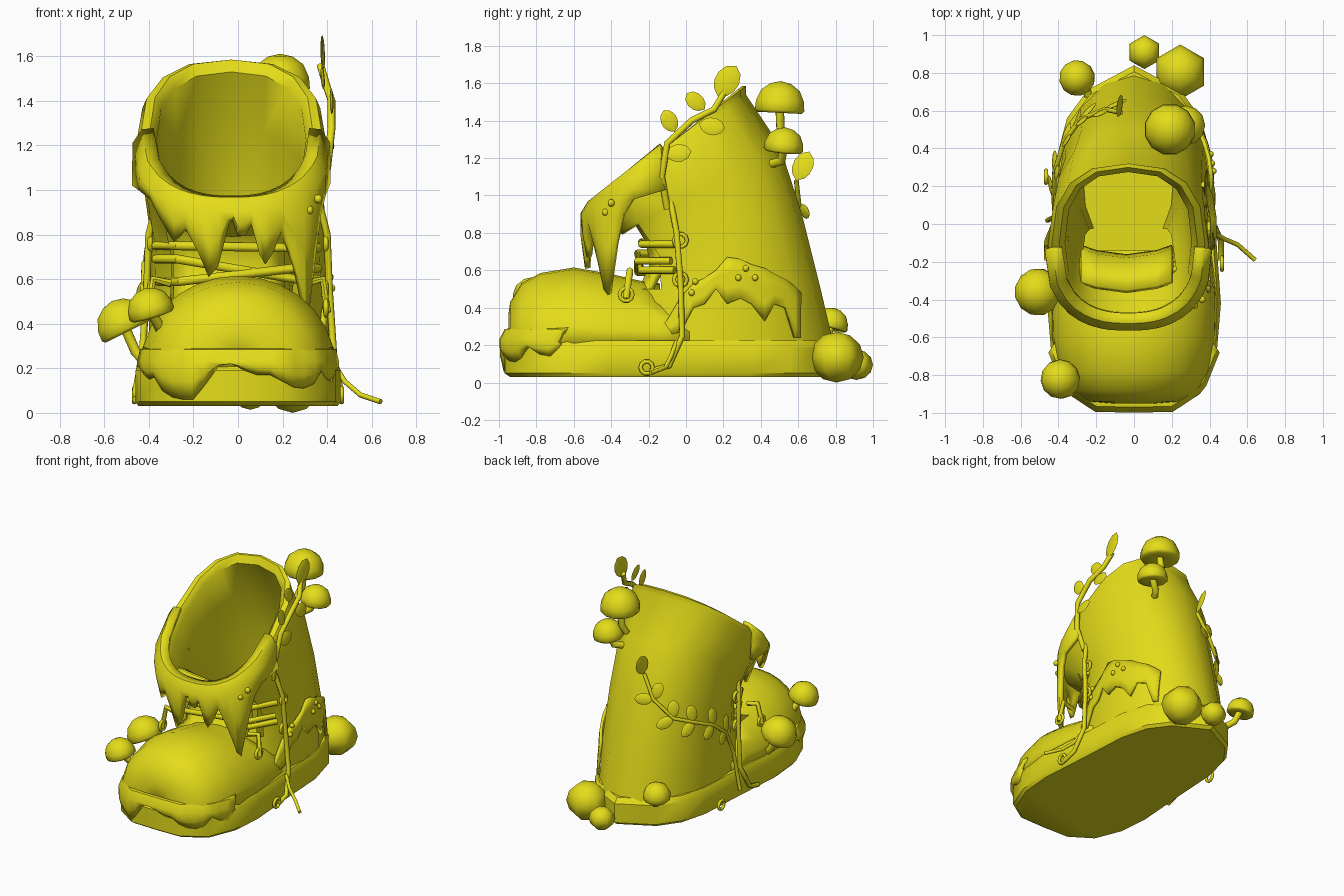
import bpy, bmesh, math
from mathutils import Vector, Matrix

cube = bpy.data.objects.get("Cube")
if cube:
    bpy.data.objects.remove(cube)

yellow = bpy.data.materials.new("mossy yellow")
yellow.use_nodes = True
COLOUR = (0.78, 0.72, 0.01, 1)
yellow.diffuse_color = COLOUR
yellow.node_tree.nodes["Principled BSDF"].inputs["Base Color"].default_value = COLOUR


def select(obj):
    bpy.ops.object.select_all(action='DESELECT')
    obj.select_set(True)
    bpy.context.view_layer.objects.active = obj


def loft(name, rings, closed=True, caps=False, thick=0.0, offset=-1, skip=None, angle=50):
    """Skin a list of equally long point rings."""
    bm = bmesh.new()
    rows = [[bm.verts.new(p) for p in ring] for ring in rings]
    n = len(rows[0])
    for r in range(len(rows) - 1):
        for i in range(n if closed else n - 1):
            if not (skip and skip(r, i)):
                j = (i + 1) % n
                bm.faces.new((rows[r][i], rows[r][j], rows[r + 1][j], rows[r + 1][i]))
    if caps:
        bm.faces.new(rows[0][::-1])
        bm.faces.new(rows[-1])
    bmesh.ops.remove_doubles(bm, verts=bm.verts, dist=0.0005)
    bmesh.ops.recalc_face_normals(bm, faces=bm.faces)
    mesh = bpy.data.meshes.new(name)
    bm.to_mesh(mesh)
    bm.free()
    mesh.materials.append(yellow)
    obj = bpy.data.objects.new(name, mesh)
    bpy.context.collection.objects.link(obj)
    if thick:
        mod = obj.modifiers.new("thickness", 'SOLIDIFY')
        mod.thickness, mod.offset = thick, offset
    select(obj)
    bpy.ops.object.shade_smooth_by_angle(angle=math.radians(angle))


def tube(name, points, radius, cyclic=False):
    curve = bpy.data.curves.new(name, 'CURVE')
    curve.dimensions = '3D'
    curve.bevel_depth, curve.bevel_resolution = radius, 2
    curve.use_fill_caps = True
    spline = curve.splines.new('POLY')
    spline.points.add(len(points) - 1)
    for p, co in zip(spline.points, points):
        p.co = (*co, 1)
    spline.use_cyclic_u = cyclic
    curve.materials.append(yellow)
    obj = bpy.data.objects.new(name, curve)
    bpy.context.collection.objects.link(obj)
    select(obj)
    bpy.ops.object.convert(target='MESH')
    bpy.ops.object.shade_smooth_by_angle(angle=math.radians(50))


def spun(name, loc, axis, profile, sides=12):
    """Turn a (radius, height) profile around an axis."""
    m = Matrix.Translation(loc) @ Vector(axis).to_track_quat('Z', 'Y').to_matrix().to_4x4()
    turn = [2 * math.pi * (i + .5) / sides for i in range(sides)]
    loft(name, [[m @ Vector((r * math.cos(a), r * math.sin(a), h)) for a in turn]
                for r, h in profile], angle=66)


def ball(name, loc, r, sides=8, flat=1.0):
    arc = [math.pi * i / 6 for i in range(7)]
    spun(name, loc, (0, 0, 1), [(r * math.sin(a), -r * flat * math.cos(a)) for a in arc], sides)


def ring(name, loc, r):
    turn = [k * math.pi / 5 for k in range(10)]
    tube(name, [Vector(loc) + Vector((0, r * math.cos(a), r * math.sin(a))) for a in turn], 0.011, True)


def lerp_table(table, t):
    for a, b in zip(table, table[1:]):
        if t <= b[0]:
            k = max(0, (t - a[0]) / (b[0] - a[0]))
            return [p + (q - p) * k for p, q in zip(a, b)][1:]
    return list(table[-1][1:])


# Sole
half = [(0, -.97), (.2, -.965), (.36, -.86), (.44, -.66), (.46, -.42), (.43, 0),
        (.41, .35), (.355, .56), (.245, .71), (0, .84)]
outline = half + [(-x, y) for x, y in half[-2:0:-1]]
loft("sole", [[(x * k, y * k, z) for x, y in outline]
              for k, z in ((.97, .03), (1, .05), (1, .19), (.96, .225))], caps=True, angle=35)

# Shaft and lining: front y, back y, front z, back z, half width, centre x, back roundness
outer = [(-.4, .79, .2, .2, .4, 0, 1), (-.25, .72, .5, .5, .4, 0, 1), (-.25, .62, .65, .9, .39, 0, .97),
         (-.36, .5, .79, 1.27, .405, -.02, .9), (-.54, .32, .9, 1.54, .425, -.03, .8)]
lip = [(-.53, .32, .935, 1.585, .405, -.03, .8), (-.495, .3, .95, 1.585, .365, -.03, .8),
       (-.465, .275, .915, 1.53, .335, -.03, .8)]
lining = [(-.34, .43, .79, 1.27, .335, -.03, .9), (-.14, .56, .65, .9, .3, -.03, 1),
          (-.12, .64, .5, .5, .27, -.03, 1), (-.12, .68, .21, .21, .24, -.03, 1)]
SIDES, POWER = 16, .8


def section(yf, yb, zf, zb, w, cx, back):
    pts = []
    for i in range(SIDES):
        a = 2 * math.pi * i / SIDES
        s, c = math.sin(a), math.cos(a)
        power = POWER if c > 0 else back
        k = (1 - math.copysign(abs(c) ** power, c)) / 2
        pts.append((cx + w * math.copysign(abs(s) ** power, s), yf + (yb - yf) * k, zf + (zb - zf) * k))
    return pts


def front_gap(r, i):
    near = min(i, SIDES - 1 - i)
    return (near < 1 and r == 0) or (near < 2 and r in (1, 2, 8, 9, 10))


loft("shaft", [section(*l) for l in outer + lip + lining], skip=front_gap)


def side_x(y, z):
    """Half width of the shaft at a given place on its side."""
    yf, yb, w = lerp_table([(.2, -.4, .79, .4), (.5, -.25, .72, .4), (.77, -.25, .655, .39),
                            (1.1, -.36, .56, .4), (1.4, -.5, .41, .4)], z)
    u = max(-1, min(1, (2 * y - yf - yb) / (yb - yf)))
    power = POWER if u < 0 else 1
    return w * (1 - abs(u) ** (2 / power)) ** (power / 2)


# Toe, open on top at the rear, and tongue
toe = [(-.95, .01, .2), (-.95, .13, .36), (-.94, .25, .43), (-.88, .345, .53), (-.78, .4, .585), (-.6, .435, .615),
       (-.4, .44, .58), (-.25, .425, .545), (-.14, .41, .53), (.02, .395, .49)]
arc = [math.pi * i / 14 for i in range(15)]
loft("toe", [[(-w * math.cos(a), y, .2 + (z - .2) * math.sin(a) ** .95) for a in arc] for y, w, z in toe],
     closed=False, thick=.03, skip=lambda r, i: r == len(toe) - 2 and 2 < i < 11)
loft("tongue", [[(x - .04, y - .05 * (1 - (x / .24) ** 2), z) for x in (-.24, -.16, 0, .16, .24)]
                for y, z in ((-.3, .92), (-.2, .87), (-.13, .76), (-.11, .62), (-.18, .48), (-.42, .42))],
     closed=False, thick=.035)

# Dripping collar: position along the front x, lowest height
drips = [(-.46, 1.02), (-.43, 1.0), (-.38, .96), (-.33, .86), (-.28, .77), (-.23, .83), (-.17, .72),
         (-.13, .61), (-.09, .66), (-.05, .85), (-.02, .87), (0, .8), (.03, .8), (.06, .85), (.1, .71),
         (.12, .67), (.15, .72), (.19, .82), (.25, .66), (.29, .5), (.31, .47), (.34, .74),
         (.36, .9), (.38, .98), (.4, 1.03)]
cols = []
for x, low in drips:
    u = max(-1, min(1, (x + .03) / .43))
    bow = (1 - abs(u) ** 2.5) ** .42
    y = -.13 - .42 * bow
    top = .9 + (y + .55) * .73
    inward = Vector((-.08 * u, .08 * bow, 0))
    p = Vector((x, y, top))
    cols.append([p + inward + Vector((0, 0, .06)), p + inward * .4 + Vector((0, 0, .055)), p,
                 (x, y, top + (low - top) * .5), (x, y + .02, low)])
loft("collar_drips", list(zip(*cols)), closed=False, thick=.03, offset=0)

# Wavy toe band
wave = [.21, .17, .15, .16, .1, .07, .06, .06, .13, .21, .22, .19, .17, .17,
        .14, .115, .11, .13, .19, .15, .14, .2]
path = [(-x, y) for x, y in half[3:0:-1]] + half[:4]
band = []
for k, low in enumerate(wave):
    t = k / (len(wave) - 1) * (len(path) - 1)
    i = min(int(t), len(path) - 2)
    p = Vector(path[i]).lerp(Vector(path[i + 1]), t - i)
    band.append([(p.x * s, p.y * s, z) for s, z in ((.92, .3), (1, .285), (1.03, .23), (1.03, (.22 + low) / 2), (1.01, low))])
loft("toe_band", list(zip(*band)), closed=False, thick=.03)

# Side patch with dripping lower edge: y, low z, high z
patch = [(-.17, .22, .25), (-.1, .25, .33), (-.03, .27, .45), (.04, .4, .53), (.1, .42, .56), (.16, .5, .6), (.22, .42, .67),
         (.29, .45, .66), (.35, .42, .63), (.42, .33, .61), (.47, .42, .58), (.53, .4, .55), (.58, .24, .51), (.61, .24, .48)]
loft("side_patch", [[(side_x(y, lo + (hi - lo) * k) + .015, y, lo + (hi - lo) * k)
                     for k in (0, .33, .66, 1)] for y, lo, hi in patch], closed=False, thick=.02, offset=0)
for y, z in ((.28, .56), (.32, .61), (.37, .56), (.03, .48), (.05, .54)):
    ball("patch_drop", (side_x(y, z) + .025, y, z), .018)
for x, y, z in ((.32, -.43, .91), (.36, -.4, .96)):
    ball("collar_drop", (x, y, z), .02)

# Laces, eyelets and loose lace ends
for a, b in (((-.37, -.06, .75), (.36, -.06, .74)), ((-.37, -.08, .69), (.36, -.06, .6)),
             ((-.36, -.08, .59), (.36, -.08, .65))):
    mid = [Vector(a) + Vector((.1, -.18, 0)), Vector(b) + Vector((-.1, -.18, 0))]
    tube("lace", [a, *mid, b], .02)
for side in (-1, 1):
    for y, z in ((-.03, .76), (-.03, .55), (-.32, .47)):
        ring("eyelet", (side * .395, y, z), .035)
    tube("lace_loop", [(side * .4, -.32, .45), (side * .38, -.3, .6), (side * .3, -.3, .58)], .018)
    tube("side_lace", [(side * .36, -.08, .96), (side * .4, -.05, .8), (side * .41, -.03, .55),
                       (side * .43, -.02, .25), (side * .46, -.09, .09), (side * .46, -.19, .06)], .016)
    ring("lace_ring", (side * .465, .02 - side * .23, .08), .033)
tube("loose_end", [(.43, -.05, .22), (.48, -.08, .14), (.55, -.11, .08), (.64, -.19, .05)], .012)


# Vines with leaves
def leaf(name, base, direction, normal, length, width):
    d = Vector(direction).normalized()
    n = Vector(normal)
    n = (n - d * n.dot(d)).normalized()
    s = d.cross(n)
    prof = [(0, 0), (.15, .65), (.35, .95), (.6, 1), (.85, .7), (1, 0)]
    loft(name, [[Vector(base) + d * length * t + s * width * .5 * w * math.cos(a) + n * .008 * w * math.sin(a)
                 for a in (k * math.pi / 4 for k in range(8))] for t, w in prof])


tube("left_vine", [(.36, -.1, .93), (.4, -.13, 1.1), (.42, -.1, 1.28), (.42, .03, 1.4), (.4, .15, 1.46), (.37, .21, 1.56)], .018)
for y, z, dy, dz, size in ((-.11, 1.22, 1, .1, .14), (-.06, 1.34, -.5, 1, .13), (.1, 1.46, -.8, .7, .13),
                           (.07, 1.38, 1, -.15, .14), (.17, 1.53, .6, 1, .19)):
    leaf("left_leaf", (.42 - .04 * (z > 1.4), y, z), (0, dy, dz), (1, 0, .2), size, size * .68)
stem = [(.03, .1), (.05, .38), (.14, .56), (.27, .67), (.42, .74), (.53, .79), (.58, .92), (.56, 1.08)]
vine = []
for y, z in stem:
    x = side_x(y, z) if z > .25 else .43
    out = Vector((-x, y - .2, 0)).normalized()
    vine.append(Vector((-x, y, z)) + out * .03)
tube("right_vine", vine, .013)
for before, p, after in zip(vine[1:], vine[2:], vine[3:]):
    normal = Vector((p.x, p.y - .2, .1)).normalized()
    along = (after - before).normalized()
    for side in (-1, 1):
        leaf("right_leaf", p, along * .6 + along.cross(normal) * side, normal, .13, .08)
leaf("top_leaf", vine[-1], (-.1, .45, 1), (-1, .3, 0), .17, .11)

# Mushrooms: base centre, axis, radius, stem root
dome = [(0, .05), (.3, 0), (.9, -.06), (1, .05), (.97, .4), (.78, .82), (.42, 1.08), (0, 1.18)]
for base, axis, r, root in (((.19, .5, 1.45), (0, .05, 1), .137, (.16, .47, 1.28)),
                            ((.27, .52, 1.24), (.1, .1, 1), .106, (.2, .46, 1.17)),
                            ((-.5, -.36, .37), (-.5, 0, 1), .125, (-.41, -.36, .22)),
                            ((-.385, -.82, .44), (-.3, -.1, 1), .105, (-.31, -.74, .36)),
                            ((-.3, .77, .29), (-.1, .2, 1), .095, (-.24, .68, .2))):
    spun("mushroom_cap", base, axis, [(a * r, h * r) for a, h in dome])
    b = Vector(base) + Vector(axis) * .02
    bend = b.lerp(Vector(root), .5) + Vector((0, .02, -.03))
    tube("mushroom_stem", [b, bend, root], .024)

# Heel pebbles
ball("large_pebble", (.245, .805, .135), .145, 6, .93)
ball("small_pebble", (.055, .91, .095), .09, 6, .9)
